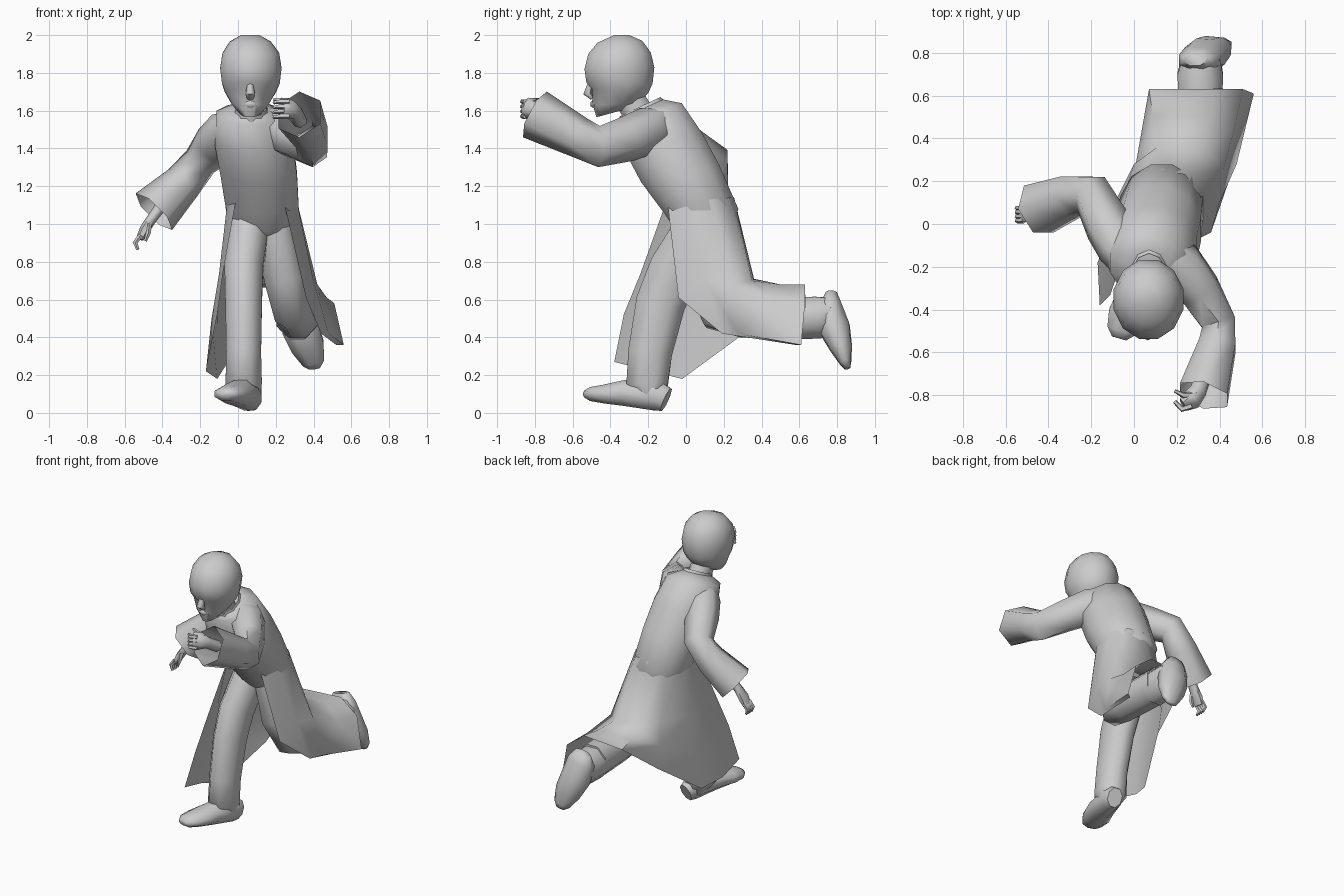
import bpy, bmesh, math
from mathutils import Vector as V


def finish(name, bm, angle=65):
    bmesh.ops.recalc_face_normals(bm, faces=bm.faces)
    me = bpy.data.meshes.new(name)
    bm.to_mesh(me)
    bm.free()
    ob = bpy.data.objects.new(name, me)
    bpy.context.collection.objects.link(ob)
    bpy.context.view_layer.objects.active = ob
    for o in bpy.context.selected_objects:
        o.select_set(False)
    ob.select_set(True)
    bpy.ops.object.shade_smooth_by_angle(angle=math.radians(angle))
    return ob


def skin(name, rings, n=8, caps=(True, True), angle=65):
    """Loft elliptical rings given as (centre, half axis, half axis)."""
    bm = bmesh.new()
    loops = []
    k = 1 + (1 / math.cos(math.pi / n) - 1) * 0.6
    angs = [2 * math.pi * (i + 0.5) / n for i in range(n)]
    for c, a, b in rings:
        loops.append([bm.verts.new(c + (a * math.cos(t) + b * math.sin(t)) * k) for t in angs])
    for p, q in zip(loops, loops[1:]):
        for i in range(n):
            j = (i + 1) % n
            bm.faces.new((p[i], p[j], q[j], q[i]))
    if caps[0]:
        bm.faces.new(loops[0])
    if caps[1]:
        bm.faces.new(loops[-1])
    return finish(name, bm, angle)


def tube(name, pts, hint=(1, 0, 0), n=8, caps=(True, True), angle=65):
    """Loft along a path of (x, y, z, radius along hint, other radius)."""
    cs = [V(p[:3]) for p in pts]
    rings = []
    for i, p in enumerate(pts):
        d = cs[min(i + 1, len(cs) - 1)] - cs[max(i - 1, 0)]
        d.normalize()
        u = V(hint)
        u = (u - d * u.dot(d)).normalized()
        rings.append((cs[i], u * p[3], d.cross(u) * p[4]))
    return skin(name, rings, n, caps, angle)


def profile(name, rows, n, caps=(True, True), angle=65):
    """Loft rings given as (front y, front z, back y, back z, centre x, half width)."""
    rings = []
    for fy, fz, by, bz, x, w in rows:
        f, b = V((x, fy, fz)), V((x, by, bz))
        rings.append(((f + b) / 2, V((w, 0, 0)), (b - f) / 2))
    return skin(name, rings, n, caps, angle)


# Upper coat, leaning forward, closing at the hips
profile("coat_body", [
    (-.34, 1.56, -.12, 1.66, .07, .085),
    (-.345, 1.53, -.02, 1.64, .065, .18),
    (-.325, 1.38, .09, 1.48, .085, .21),
    (-.24, 1.22, .18, 1.31, .11, .205),
    (-.12, 1.06, .28, 1.08, .13, .195),
    (-.05, .96, .23, .93, .13, .14),
    (.04, .88, .16, .87, .13, .06)], 12)

# Coat skirt: columns from right front edge, round the back, to left front edge
cols = [
    [(-.01, -.10, 1.13), (-.08, -.24, .74), (-.11, -.33, .52), (-.16, -.38, .27)],
    [(-.055, .00, 1.13), (-.10, -.10, .74), (-.14, -.15, .50), (-.17, -.18, .22)],
    [(-.05, .13, 1.13), (-.09, .10, .74), (-.11, .04, .45), (-.11, -.02, .18)],
    [(.02, .22, 1.14), (.00, .28, .75), (.01, .29, .58), (.03, .28, .40)],
    [(.13, .255, 1.14), (.11, .36, .71), (.09, .50, .68), (.07, .63, .66)],
    [(.24, .23, 1.14), (.32, .35, .70), (.35, .50, .68), (.38, .63, .68)],
    [(.31, .13, 1.13), (.42, .26, .68), (.47, .45, .61), (.51, .63, .58)],
    [(.31, .00, 1.13), (.40, .10, .70), (.48, .28, .42), (.56, .61, .36)],
    [(.24, -.10, 1.13), (.36, -.04, .61), (.44, .19, .42), (.52, .58, .36)]]
bm = bmesh.new()
grid = [[bm.verts.new(p) for p in c] for c in cols]
for a, b in zip(grid, grid[1:]):
    for i in range(3):
        bm.faces.new((a[i], b[i], b[i + 1], a[i + 1]))
finish("coat_skirt", bm, 80)

# Head, nose, lips, neck and collar
profile("head", [
    (-.38, 2.0, -.30, 2.0, .065, .05),
    (-.47, 1.96, -.23, 1.97, .065, .11),
    (-.52, 1.90, -.185, 1.91, .068, .152),
    (-.54, 1.82, -.165, 1.83, .068, .165),
    (-.53, 1.75, -.175, 1.74, .068, .155),
    (-.50, 1.715, -.20, 1.69, .066, .138),
    (-.495, 1.63, -.25, 1.64, .065, .10),
    (-.475, 1.565, -.31, 1.61, .065, .055)], 12)
tube("nose", [(.065, -.505, 1.75, .014, .012), (.065, -.52, 1.69, .026, .022),
              (.065, -.495, 1.665, .018, .01)], n=6)
tube("lips", [(.03, -.48, 1.635, .008, .014), (.065, -.495, 1.635, .012, .018),
              (.10, -.48, 1.635, .008, .014)], hint=(0, 1, 0), n=6)
tube("neck", [(.07, -.22, 1.53, .075, .085), (.067, -.32, 1.70, .07, .08)])
profile("collar", [(-.34, 1.54, -.10, 1.64, .07, .095),
                   (-.35, 1.57, -.14, 1.67, .07, .08)], 10, caps=(False, False))

# Sleeves: right swings back, left reaches forward; open flared cuffs
tube("right_sleeve", [
    (.02, -.21, 1.53, .09, .08), (-.06, -.11, 1.48, .10, .115), (-.12, -.01, 1.42, .10, .11),
    (-.20, .14, 1.33, .095, .085), (-.29, .13, 1.22, .10, .095),
    (-.445, .07, 1.065, .12, .125)], hint=(0, 1, 0), n=6, caps=(True, False))
tube("left_sleeve", [
    (.13, -.12, 1.54, .09, .08), (.21, -.19, 1.50, .11, .115), (.31, -.31, 1.45, .095, .11),
    (.395, -.46, 1.41, .085, .10), (.39, -.57, 1.46, .09, .10),
    (.325, -.80, 1.58, .12, .125)], hint=(1, 0, 0), n=6, caps=(True, False))

# Hands
tube("right_palm", [(-.39, .09, 1.12, .035, .03), (-.455, .06, 1.03, .03, .025),
                    (-.495, .05, .97, .04, .025), (-.52, .045, .92, .035, .018)],
     hint=(0, 1, 0), n=6)
tube("left_palm", [(.33, -.70, 1.54, .035, .035), (.30, -.78, 1.59, .04, .035),
                   (.27, -.82, 1.61, .045, .055), (.23, -.845, 1.615, .03, .05)],
     hint=(1, 0, 0), n=6)
for i in range(4):
    y = .015 + i * .02
    tube("right_finger", [(-.515, y, .94, .011, .012), (-.545, y, .90, .011, .012),
                          (-.53, y - .005, .865, .007, .008)], hint=(0, 1, 0), n=5)
    z = 1.57 + i * .026
    tube("left_finger", [(.27, -.85, z, .013, .013), (.225, -.865, z, .012, .013),
                         (.19, -.83, z - .005, .008, .009)], hint=(0, 0, 1), n=5)
tube("right_thumb", [(-.47, .03, 1.0, .013, .013), (-.475, .015, .95, .012, .012),
                     (-.49, .015, .91, .007, .007)], hint=(0, 1, 0), n=5)
tube("left_thumb", [(.29, -.80, 1.64, .014, .014), (.23, -.80, 1.655, .012, .012),
                    (.19, -.78, 1.66, .007, .007)], hint=(0, 0, 1), n=5)

# Trouser legs
tube("right_leg", [
    (.06, .08, 1.0, .11, .13), (.03, -.06, .76, .105, .14), (.03, -.135, .58, .10, .135),
    (.03, -.19, .32, .095, .12), (.03, -.205, .15, .10, .115), (.06, -.16, .06, .06, .055)])
tube("left_leg", [
    (.19, .10, 1.0, .11, .13), (.245, .11, .72, .11, .13), (.295, .19, .535, .105, .12),
    (.32, .30, .51, .105, .115), (.315, .50, .51, .11, .12), (.31, .63, .51, .11, .12)])

# Shoes: right planted and slightly toe-up, left kicked up with toe hanging down
tube("right_shoe", [
    (.075, -.105, .07, .05, .065), (.06, -.16, .095, .07, .085),
    (.01, -.32, .105, .085, .07), (-.035, -.43, .10, .09, .05),
    (-.06, -.50, .10, .07, .038), (-.07, -.535, .10, .035, .018)])
tube("left_ankle", [(.31, .58, .50, .105, .115), (.31, .70, .505, .11, .115),
                    (.315, .78, .53, .09, .085)])
tube("left_shoe", [
    (.285, .77, .635, .06, .03), (.30, .765, .57, .095, .06),
    (.33, .785, .45, .10, .085), (.37, .82, .35, .09, .06),
    (.40, .845, .265, .06, .03), (.405, .855, .235, .03, .015)])
